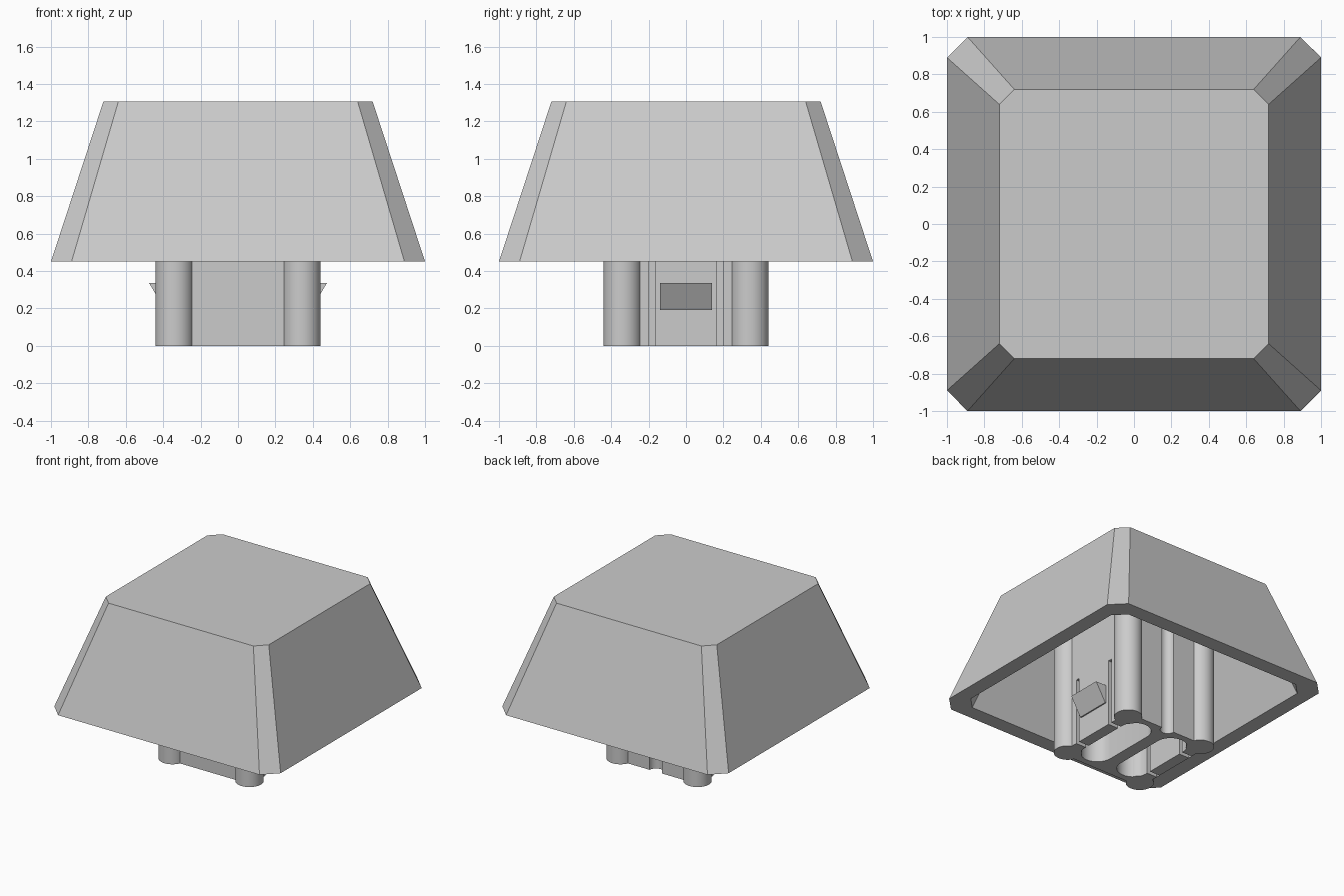
import bpy, bmesh, math

old = bpy.data.objects.get("Cube")
if old:
    bpy.data.objects.remove(old, do_unlink=True)

# One flat colour for the whole piece
grey = bpy.data.materials.new("plain_grey")
grey.use_nodes = True
colour = (0.6, 0.6, 0.6, 1.0)
grey.diffuse_color = colour
grey.node_tree.nodes["Principled BSDF"].inputs["Base Color"].default_value = colour


def finish(name, bm):
    bmesh.ops.recalc_face_normals(bm, faces=bm.faces)
    mesh = bpy.data.meshes.new(name)
    bm.to_mesh(mesh)
    bm.free()
    obj = bpy.data.objects.new(name, mesh)
    mesh.materials.append(grey)
    bpy.context.collection.objects.link(obj)
    return obj


def activate(obj):
    bpy.ops.object.select_all(action="DESELECT")
    obj.select_set(True)
    bpy.context.view_layer.objects.active = obj


def smooth(obj):
    activate(obj)
    bpy.ops.object.shade_smooth_by_angle(angle=math.radians(30))


def loft(name, rings):
    """Skin a list of equal-length point rings and cap both ends."""
    bm = bmesh.new()
    loops = [[bm.verts.new(p) for p in ring] for ring in rings]
    for a, b in zip(loops, loops[1:]):
        for i in range(len(a)):
            j = (i + 1) % len(a)
            bm.faces.new((a[i], a[j], b[j], b[i]))
    bm.faces.new(loops[0])
    bm.faces.new(loops[-1])
    return finish(name, bm)


def prism(name, outline, z0, z1):
    return loft(name, [[(x, y, z) for x, y in outline] for z in (z0, z1)])


def box(name, x0, x1, y0, y1, z0, z1):
    return prism(name, [(x0, y0), (x1, y0), (x1, y1), (x0, y1)], z0, z1)


def stadium(cx, cy, half, r, n=32):
    """Round-ended outline along y; half = 0 gives a circle."""
    pts = []
    for end, start in ((half, 0), (-half, math.pi)):
        for i in range(n // 2 + 1):
            a = start + 2 * math.pi * i / n
            if half or i < n // 2:
                pts.append((cx + r * math.cos(a), cy + end + r * math.sin(a)))
    return pts


def chamfered_square(half, cut, z):
    c = half - cut
    return [(half, -c, z), (half, c, z), (c, half, z), (-c, half, z),
            (-half, c, z), (-half, -c, z), (-c, -half, z), (c, -half, z)]


RIM, TOP, CEILING = 0.45, 1.305, 1.18
POST, POST_R, FACE = 0.34, 0.102, 0.38

# Hollow tapered shell with chamfered corners
loft("cap_shell", [
    chamfered_square(0.64, 0.07, CEILING),
    chamfered_square(0.88, 0.09, RIM),
    chamfered_square(1.0, 0.11, RIM),
    chamfered_square(0.72, 0.08, TOP),
])

# Stem block, cut by two long wells, clip slits and a back groove
stem = box("stem_block", -FACE, FACE, -FACE, FACE, 0, CEILING + 0.02)
cutters = [prism("groove_cutter", stadium(0, FACE, 0, 0.055), -0.1, CEILING + 0.1)]
for s in (-1, 1):
    cutters.append(prism("well_cutter", stadium(s * 0.17, 0, 0.21, 0.12), -0.1, 1.1))
    for t in (-1, 1):
        xs = sorted((s * 0.25, s * 0.5))
        ys = sorted((t * 0.165, t * 0.197))
        cutters.append(box("slit_cutter", *xs, *ys, -0.1, 0.53))
activate(stem)
for cutter in cutters:
    cutter.hide_render = True
    mod = stem.modifiers.new("cut", "BOOLEAN")
    mod.operation = "DIFFERENCE"
    mod.solver = "EXACT"
    mod.object = cutter
    bpy.ops.object.modifier_apply(modifier=mod.name)
for cutter in cutters:
    bpy.data.objects.remove(cutter, do_unlink=True)
smooth(stem)

for s, side in ((1, "left"), (-1, "right")):
    # Round corner posts
    for t, end in ((1, "back"), (-1, "front")):
        post = prism(f"{end}_{side}_post", stadium(s * POST, t * POST, 0, POST_R),
                     0, CEILING + 0.02)
        smooth(post)
    # Snap wedge on the springy tab
    wedge = [(0.36, 0.19), (0.39, 0.19), (0.475, 0.335), (0.36, 0.335)]
    loft(f"{side}_snap_wedge", [[(s * x, y, z) for x, z in wedge] for y in (-0.14, 0.14)])
